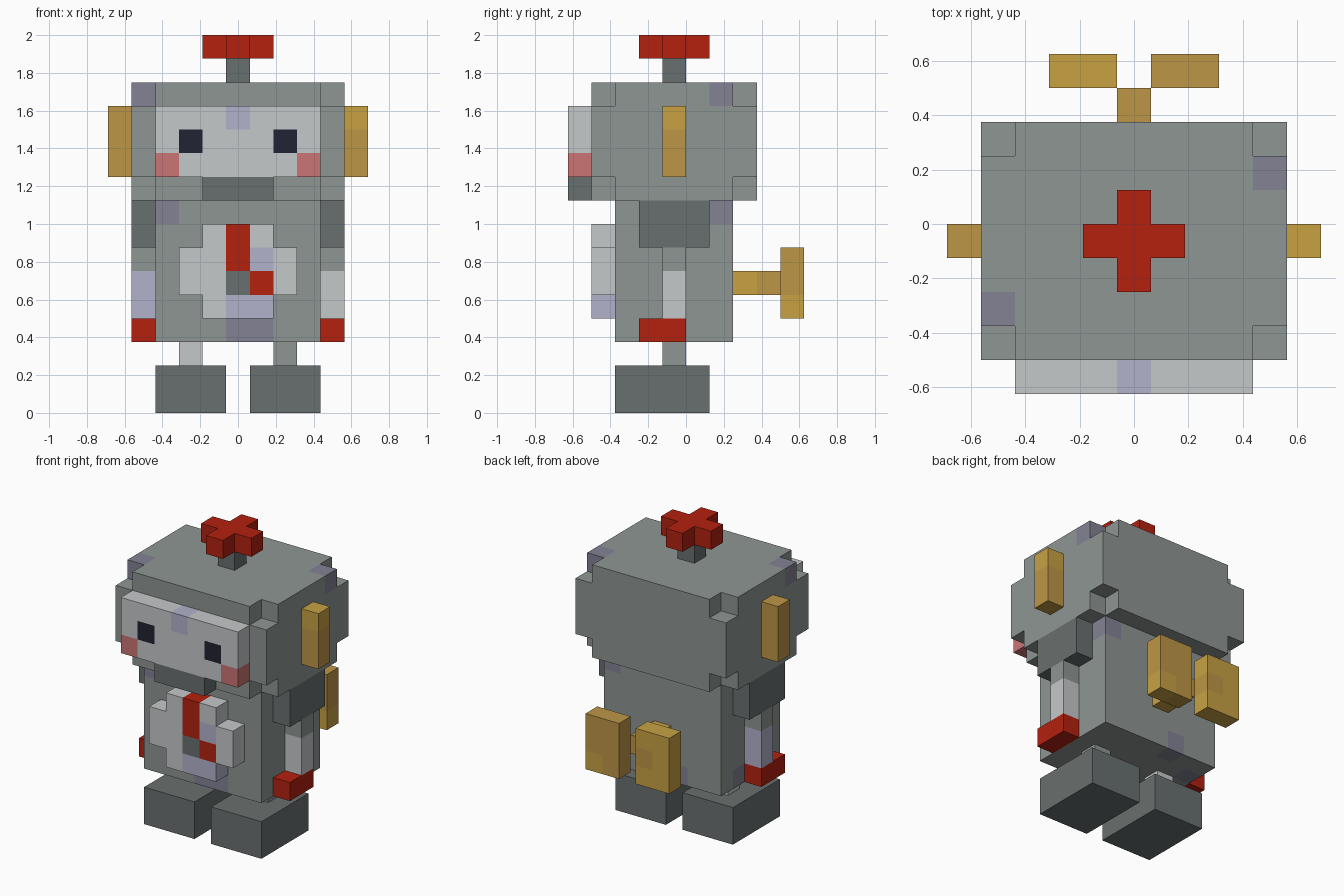
import bpy
import bmesh
from mathutils import Vector

if "Cube" in bpy.data.objects:
    bpy.data.objects.remove(bpy.data.objects["Cube"], do_unlink=True)

U = 0.125  # edge of one block


def material(name, rgb):
    linear = [((c / 255 + 0.055) / 1.055) ** 2.4 if c > 10 else c / 3295 for c in rgb]
    mat = bpy.data.materials.new(name)
    mat.use_nodes = True
    mat.diffuse_color = (*linear, 1)
    bsdf = next(n for n in mat.node_tree.nodes if n.type == "BSDF_PRINCIPLED")
    bsdf.inputs["Base Color"].default_value = (*linear, 1)
    bsdf.inputs["Roughness"].default_value = 0.8
    return mat


GREY = material("steel grey", (142, 150, 148))
DARK = material("dark grey", (105, 112, 111))
LIGHT = material("light grey", (197, 200, 201))
LILAC = material("pale lilac", (178, 178, 203))
DUSK = material("dusky lilac", (131, 130, 149))
PINK = material("cheek pink", (204, 117, 117))
NAVY = material("eye navy", (34, 35, 52))
RED = material("bright red", (179, 33, 15))
GOLD = material("gold", (200, 162, 68))
BRASS = material("brass", (190, 150, 70))


def box(xs, ys, zs):
    """Block cells between inclusive limits."""
    return {(x, y, z) for x in range(xs[0], xs[1] + 1)
            for y in range(ys[0], ys[1] + 1) for z in range(zs[0], zs[1] + 1)}


def blocks(name, cells, colour, spots=None):
    """Outer shell of a set of cells; spots recolours single cells."""
    spots = spots or {}
    mats = [colour] + [m for m in dict.fromkeys(spots.values()) if m != colour]
    bm = bmesh.new()
    for cell in sorted(cells):
        centre = Vector((cell[0], cell[1] + 0.5, cell[2] + 0.5))
        for axis in range(3):
            for sign in (-1, 1):
                step = [0, 0, 0]
                step[axis] = sign
                if tuple(c + s for c, s in zip(cell, step)) in cells:
                    continue
                n = Vector(step)
                a = Vector((0, 0, 0))
                a[(axis + 1) % 3] = 1
                b = n.cross(a)
                corners = (a + b, b - a, -a - b, a - b)
                face = bm.faces.new([bm.verts.new((centre + (n + c) / 2) * U) for c in corners])
                face.material_index = mats.index(spots.get(cell, colour))
    bmesh.ops.remove_doubles(bm, verts=bm.verts, dist=U / 100)
    mesh = bpy.data.meshes.new(name)
    bm.to_mesh(mesh)
    bm.free()
    for m in mats:
        mesh.materials.append(m)
    obj = bpy.data.objects.new(name, mesh)
    bpy.context.scene.collection.objects.link(obj)


# Head with its eight corner blocks removed
corners = {(x, y, z) for x in (-4, 4) for y in (-4, 2) for z in (9, 13)}
blocks("head", box((-4, 4), (-4, 2), (9, 13)) - corners, GREY,
       {(-4, -3, 13): DUSK, (4, 1, 13): DUSK})

# Face plate with eyes, cheeks and forehead patch
face_paint = {(0, -5, 12): LILAC}
for side in (-1, 1):
    face_paint[2 * side, -5, 11] = NAVY
    face_paint[3 * side, -5, 10] = PINK
blocks("face_plate", box((-3, 3), (-5, -5), (10, 12)), LIGHT, face_paint)
blocks("mouth", box((-1, 1), (-5, -5), (9, 9)), DARK)

# Antenna and its cross-shaped tip
blocks("antenna_stem", {(0, -1, 14)}, DARK)
blocks("antenna_cross", box((-1, 1), (-1, -1), (15, 15)) | box((0, 0), (-2, 0), (15, 15)), RED)

# Torso
blocks("torso", box((-3, 3), (-3, 1), (3, 8)), GREY,
       {(-3, -3, 8): DUSK, (0, -3, 3): DUSK, (1, -3, 3): DUSK,
        (3, 1, 8): DUSK, (-1, 1, 3): DUSK, (-3, 0, 3): DUSK})

# Rounded chest dial with its red hand
blocks("chest_dial", box((-1, 1), (-4, -4), (4, 7)) | box((-2, 2), (-4, -4), (5, 6)), LIGHT,
       {(0, -4, 7): RED, (0, -4, 6): RED, (1, -4, 5): RED, (0, -4, 5): DARK,
        (1, -4, 6): LILAC, (0, -4, 4): LILAC, (1, -4, 4): LILAC})

# Paired parts
for side, label in ((1, "left"), (-1, "right")):
    def pair(name, xs, ys, zs, colour, spots=None):
        xs = sorted(x * side for x in xs)
        blocks(f"{label}_{name}", box(xs, ys, zs), colour, spots)

    left = side > 0
    pair("shoulder", (4, 4), (-2, 0), (7, 8), DARK)
    pair("arm", (4, 4), (-1, -1), (4, 6), LIGHT if left else LILAC, {(4 * side, -1, 6): GREY})
    pair("hand", (4, 4), (-2, -1), (3, 3), RED)
    pair("leg", (2, 2), (-1, -1), (2, 2), GREY if left else LIGHT)
    pair("foot", (1, 3), (-3, 0), (0, 1), DARK)
    pair("ear", (5, 5), (-1, -1), (10, 12), BRASS, {(5, -1, 12): GOLD})
    pair("key_wing", (1, 2), (4, 4), (4, 6), BRASS if left else GOLD,
         {(-1, 4, 5): BRASS, (2, 4, 4): GOLD})

# Wind-up key shaft on the back
blocks("key_shaft", box((0, 0), (2, 3), (5, 5)), GOLD, {(0, 3, 5): BRASS})
